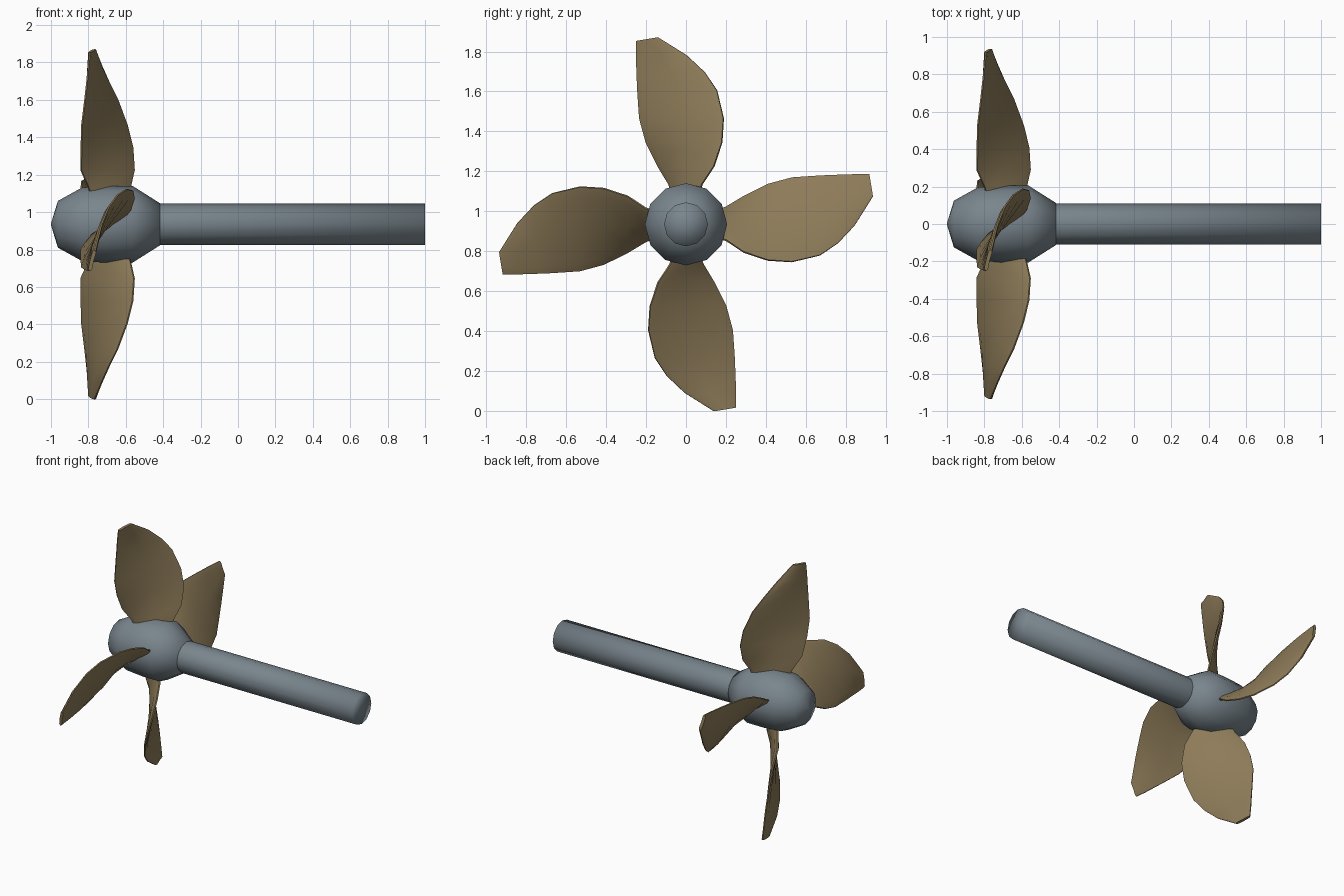
import bpy, bmesh, math
from mathutils import Vector, Matrix

cube = bpy.data.objects.get("Cube")
if cube:
    bpy.data.objects.remove(cube, do_unlink=True)

AXIS_Z = 0.935
SIDES = 12


def material(name, rgb):
    m = bpy.data.materials.new(name)
    m.use_nodes = True
    m.diffuse_color = (*rgb, 1)
    m.node_tree.nodes["Principled BSDF"].inputs["Base Color"].default_value = (*rgb, 1)
    return m


steel = material("blue grey steel", (0.19, 0.235, 0.265))
bronze = material("dull bronze", (0.27, 0.2, 0.1))


def loft(name, rings, mat, angle, turn=0):
    """Skin closed rings of points, cap both ends, spin about the shaft axis."""
    bm = bmesh.new()
    loops = [[bm.verts.new(p) for p in ring] for ring in rings]
    for a, b in zip(loops, loops[1:]):
        for i in range(len(a)):
            j = (i + 1) % len(a)
            bm.faces.new((a[i], a[j], b[j], b[i]))
    caps = [bm.faces.new(loops[0]), bm.faces.new(loops[-1])]
    bmesh.ops.recalc_face_normals(bm, faces=bm.faces)
    bmesh.ops.poke(bm, faces=caps)
    bm.transform(Matrix.Translation((0, 0, AXIS_Z)) @ Matrix.Rotation(turn, 4, 'X'))
    mesh = bpy.data.meshes.new(name)
    bm.to_mesh(mesh)
    bm.free()
    mesh.materials.append(mat)
    obj = bpy.data.objects.new(name, mesh)
    bpy.context.collection.objects.link(obj)
    bpy.ops.object.select_all(action='DESELECT')
    obj.select_set(True)
    bpy.context.view_layer.objects.active = obj
    bpy.ops.object.shade_smooth_by_angle(angle=math.radians(angle))
    return obj


def circle(x, r):
    steps = [2 * math.pi * i / SIDES for i in range(SIDES)]
    return [(x, r * math.sin(a), r * math.cos(a)) for a in steps]


# Hub with pointed nose, and the straight shaft with a softly shaded end
hub_profile = [(-1, 0.004), (-0.963, 0.125), (-0.835, 0.196), (-0.7, 0.206),
               (-0.565, 0.206), (-0.418, 0.113)]
loft("hub", [circle(x, r) for x, r in hub_profile], steel, 60)
loft("shaft", [circle(x, 0.11) for x in (-0.5, -0.42, 1)], steel, 120)

# Blade stations: radius, then (x, y) of the trailing and the leading edge
stations = [
    (0.10, (-0.77, -0.05), (-0.61, 0.05)),
    (0.20, (-0.80, -0.085), (-0.575, 0.08)),
    (0.29, (-0.84, -0.14), (-0.555, 0.14)),
    (0.41, (-0.838, -0.2), (-0.563, 0.18)),
    (0.53, (-0.835, -0.233), (-0.593, 0.188)),
    (0.67, (-0.818, -0.243), (-0.645, 0.155)),
    (0.76, (-0.808, -0.247), (-0.69, 0.095)),
    (0.845, (-0.8, -0.25), (-0.728, 0.005)),
    (0.928, (-0.792, -0.25), (-0.765, -0.14)),
]


def section(radius, trail, lead):
    """Thin plate section with narrow bevelled rims, cambered towards the tip."""
    a, b = Vector((*trail, radius)), Vector((*lead, radius))
    chord = b - a
    normal = chord.cross(Vector((0, 0, 1))).normalized()
    half = 0.015 - 0.005 * radius
    tip = max(0, radius - 0.845) / 0.083
    points = []
    for side, spots in ((1, (0, 0.1, 0.5, 0.9, 1)), (-1, (1, 0.9, 0.5, 0.1, 0))):
        for t in spots:
            thick = half * (0.35 if t in (0, 1) else 1)
            bow = -0.12 * radius * chord.length * t * (1 - t)
            p = a + chord * t + normal * (side * thick + bow)
            p.z += tip * (0.018 * t - 0.01)
            points.append(p)
    return points


names = ("top_blade", "front_blade", "bottom_blade", "back_blade")
for i, name in enumerate(names):
    loft(name, [section(*s) for s in stations], bronze, 40, i * math.pi / 2)
